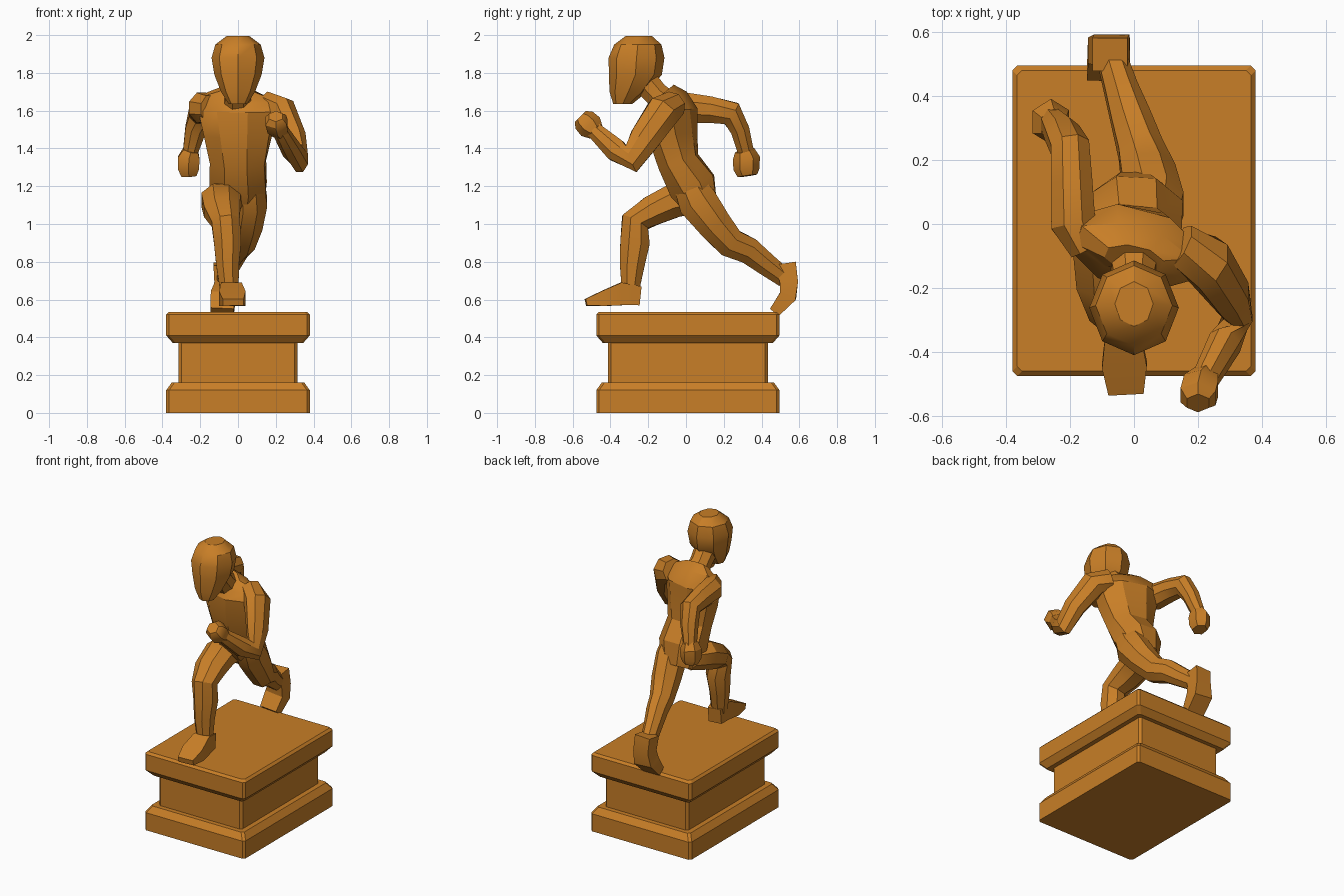
import bpy, bmesh
from math import cos, sin, pi, radians
from mathutils import Vector

cube = bpy.data.objects.get("Cube")
if cube:
    bpy.data.objects.remove(cube, do_unlink=True)

bronze = bpy.data.materials.new("bronze")
bronze.use_nodes = True
colour = (0.58, 0.21, 0.02, 1)
bronze.diffuse_color = colour
bronze.node_tree.nodes["Principled BSDF"].inputs["Base Color"].default_value = colour


def finish(name, bm, angle=32):
    """Turn a bmesh into a shaded, coloured object."""
    bmesh.ops.recalc_face_normals(bm, faces=bm.faces)
    mesh = bpy.data.meshes.new(name)
    bm.to_mesh(mesh)
    bm.free()
    mesh.materials.append(bronze)
    obj = bpy.data.objects.new(name, mesh)
    bpy.context.collection.objects.link(obj)
    bpy.ops.object.select_all(action="DESELECT")
    obj.select_set(True)
    bpy.context.view_layer.objects.active = obj
    bpy.ops.object.shade_smooth_by_angle(angle=radians(angle))
    return obj


def loft(name, rings, sides=8, axis=None, twist=0, offset=0.5):
    """Skin rings (x, y, z, half width, half depth) set square to their path."""
    bm = bmesh.new()
    pts = [Vector(r[:3]) for r in rings]
    loops = []
    for i, (p, r) in enumerate(zip(pts, rings)):
        t = axis or (pts[min(i + 1, len(pts) - 1)] - pts[max(i - 1, 0)]).normalized()
        turn = radians(twist * i / (len(pts) - 1))
        side = Vector((cos(turn), sin(turn), 0))
        side = (side - t * side.dot(t)).normalized()
        depth = t.cross(side)
        grow = 1 / cos(pi / sides) if offset else 1
        loop = []
        for k in range(sides):
            a = 2 * pi * (k + offset) / sides
            loop.append(bm.verts.new(p + grow * (side * r[3] * cos(a) + depth * r[4] * sin(a))))
        loops.append(loop)
    for low, high in zip(loops, loops[1:]):
        for k in range(sides):
            j = (k + 1) % sides
            bm.faces.new((low[k], low[j], high[j], high[k]))
    bm.faces.new(loops[0])
    bm.faces.new(loops[-1])
    return finish(name, bm)


def slab(name, levels):
    """Stack of corner-cut rectangles (z, half x, half y), centred on the plinth."""
    bm = bmesh.new()
    loops = []
    for z, hx, hy in levels:
        c = 0.015
        corners = [(hx, hy - c), (hx - c, hy), (c - hx, hy), (-hx, hy - c),
                   (-hx, c - hy), (c - hx, -hy), (hx - c, -hy), (hx, c - hy)]
        loops.append([bm.verts.new((x, y + 0.01, z)) for x, y in corners])
    for low, high in zip(loops, loops[1:]):
        for k in range(8):
            j = (k + 1) % 8
            bm.faces.new((low[k], low[j], high[j], high[k]))
    bm.faces.new(loops[0])
    bm.faces.new(loops[-1])
    finish(name, bm, 25)


# Plinth
slab("plinth_foot", [(0, .38, .485), (.12, .38, .485), (.162, .35, .455)])
slab("plinth_block", [(.15, .315, .423), (.38, .315, .423)])
slab("plinth_cap", [(.37, .345, .45), (.41, .38, .485), (.52, .38, .485), (.535, .365, .47)])

# Torso, turning towards the shoulders
loft("torso", [(.0, .09, 1.08, .10, .08), (.0, .035, 1.2, .15, .125), (.0, -.04, 1.33, .145, .105),
               (.0, -.07, 1.47, .175, .12), (.0, -.075, 1.6, .205, .12),
               (.0, -.085, 1.67, .18, .075), (.0, -.11, 1.70, .09, .05)], twist=-22)

# Head and neck
loft("neck", [(0, -.09, 1.62, .08, .08), (0, -.16, 1.69, .065, .065), (0, -.23, 1.77, .07, .07)])
loft("head", [(0, -.335, 1.635, .05, .05), (0, -.305, 1.70, .09, .10), (0, -.268, 1.79, .125, .14),
              (0, -.262, 1.88, .14, .148), (0, -.255, 1.95, .12, .125), (0, -.25, 1.995, .06, .07)],
     axis=Vector((0, 0, 1)), offset=0)

# Left arm, swung forward
loft("left_arm", [(.14, -.07, 1.63, .07, .07), (.23, -.12, 1.595, .075, .09), (.30, -.22, 1.45, .06, .08),
                  (.325, -.29, 1.345, .045, .075), (.285, -.37, 1.39, .05, .06),
                  (.22, -.49, 1.50, .04, .042)])
loft("left_fist", [(.225, -.475, 1.485, .04, .04), (.21, -.505, 1.515, .055, .06),
                   (.2, -.54, 1.55, .055, .055), (.2, -.56, 1.57, .035, .035)], sides=6)

# Right arm, swung back
loft("right_arm", [(-.15, -.08, 1.61, .05, .07), (-.19, .0, 1.615, .07, .08), (-.195, .13, 1.605, .065, .07),
                   (-.2, .24, 1.585, .06, .065), (-.225, .285, 1.5, .055, .05),
                   (-.255, .32, 1.37, .038, .042)])
loft("right_fist", [(-.25, .31, 1.39, .04, .045), (-.26, .32, 1.35, .057, .062),
                    (-.262, .32, 1.29, .055, .06), (-.26, .325, 1.255, .04, .045)], sides=6)

# Right leg, stepping forward
loft("right_leg", [(-.05, .05, 1.14, .09, .08), (-.09, -.06, 1.125, .105, .09), (-.085, -.18, 1.07, .095, .08),
                   (-.065, -.27, 1.01, .075, .075), (-.055, -.27, .9, .072, .078),
                   (-.055, -.285, .78, .06, .065), (-.045, -.295, .64, .048, .045)])
loft("right_foot", [(-.045, -.245, .62, .045, .05), (-.035, -.34, .63, .055, .06),
                    (-.03, -.44, .605, .07, .04), (-.025, -.53, .585, .055, .018)], sides=4)

# Left leg, pushing off behind
loft("left_leg", [(.06, .01, 1.22, .08, .08), (.065, .06, 1.12, .09, .105), (.045, .15, 1.0, .085, .09),
                  (.02, .235, .9, .07, .078), (-.01, .33, .86, .062, .07),
                  (-.04, .42, .79, .052, .06), (-.07, .52, .715, .045, .05)])
loft("left_foot", [(-.075, .53, .79, .055, .052), (-.07, .545, .69, .055, .048),
                   (-.078, .54, .62, .066, .045), (-.085, .47, .535, .062, .03)], sides=4)
